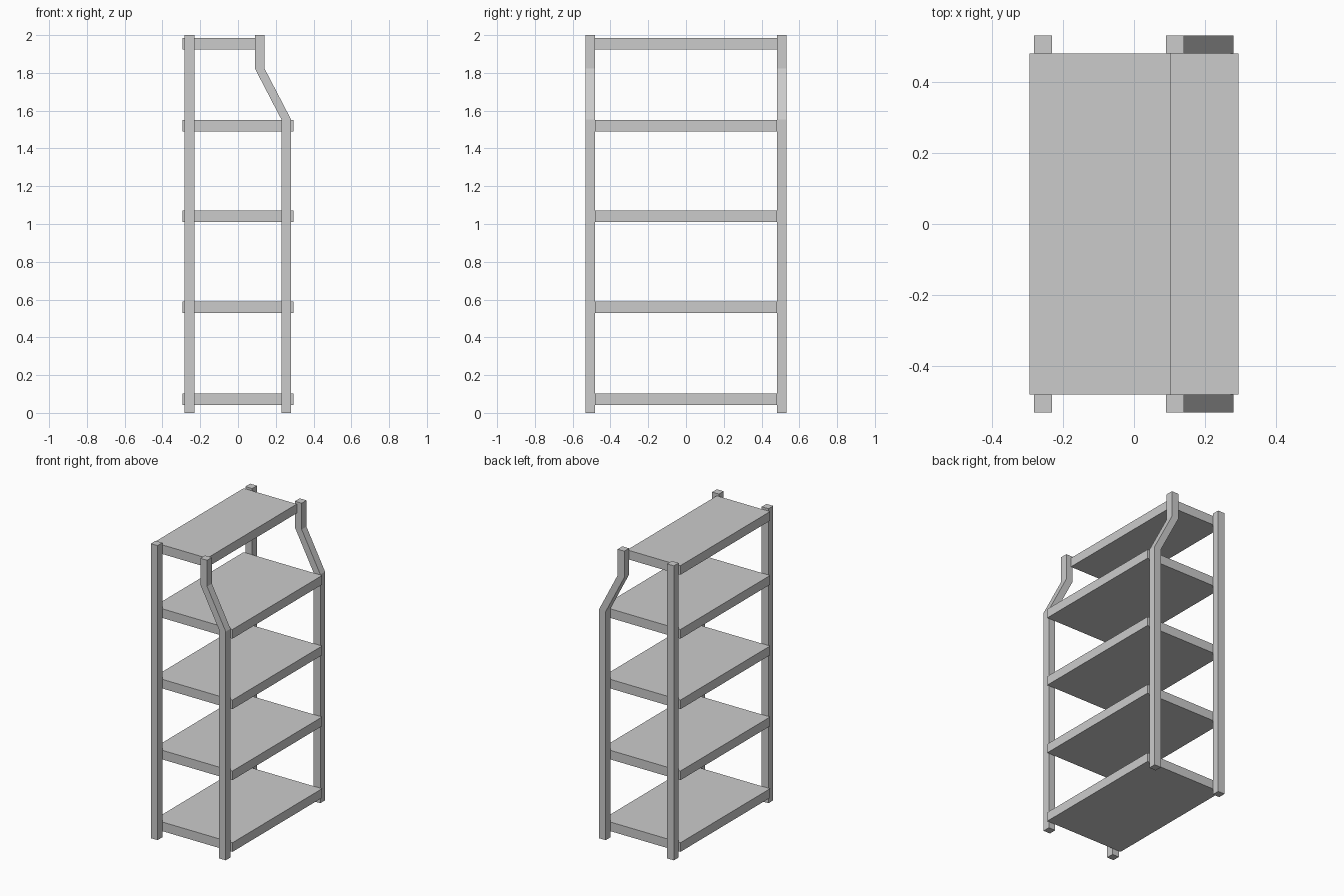
import bpy

if "Cube" in bpy.data.objects:
    bpy.data.objects.remove(bpy.data.objects["Cube"])


def extrude_profile(name, profile, y0, y1):
    """Solid made by extruding an x-z outline (counter-clockwise from the front) along y."""
    n = len(profile)
    verts = [(x, y0, z) for x, z in profile] + [(x, y1, z) for x, z in profile]
    faces = [tuple(range(n)), tuple(range(2 * n - 1, n - 1, -1))]
    faces += [(i, i + n, (i + 1) % n + n, (i + 1) % n) for i in range(n)]
    mesh = bpy.data.meshes.new(name)
    mesh.from_pydata(verts, [], faces)
    obj = bpy.data.objects.new(name, mesh)
    bpy.context.collection.objects.link(obj)
    return obj


def post(name, path):
    """Pair of square posts following a path of left-edge (x, z) points, mirrored in y."""
    outline = [(x + POST, z) for x, z in path] + [(x, z) for x, z in reversed(path)]
    obj = extrude_profile(name, outline, -0.533, -0.482)
    mirror = obj.modifiers.new("mirror", 'MIRROR')
    mirror.use_axis = (False, True, False)


POST = 0.051

# Straight posts and bent posts
post("straight_posts", [(-0.282, 0), (-0.282, 2)])
post("bent_posts", [(0.23, 0), (0.23, 1.553), (0.09, 1.822), (0.09, 2)])

# Shelves: four full-depth boards and a shallower top one
for i, z in enumerate((0.041, 0.528, 1.01, 1.489, 1.923)):
    right = 0.105 if i == 4 else 0.295
    extrude_profile(f"shelf_{i + 1}",
                    [(-0.295, z), (right, z), (right, z + 0.062), (-0.295, z + 0.062)],
                    -0.481, 0.481)
